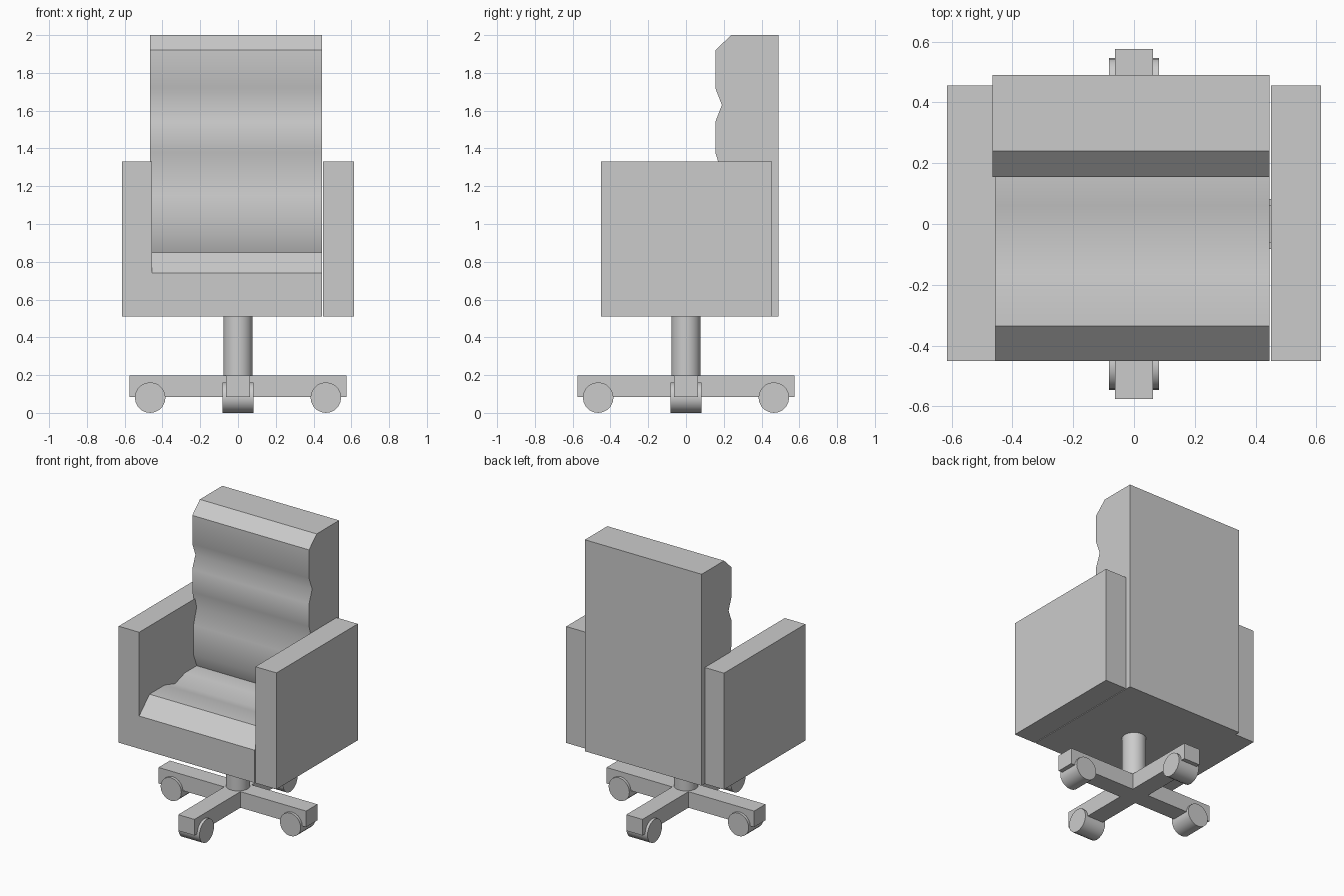
import bpy, bmesh
from math import pi, radians
from mathutils import Matrix

if "Cube" in bpy.data.objects:
    bpy.data.objects.remove(bpy.data.objects["Cube"])


def finish(name, bm):
    bmesh.ops.recalc_face_normals(bm, faces=bm.faces)
    mesh = bpy.data.meshes.new(name)
    bm.to_mesh(mesh)
    bm.free()
    obj = bpy.data.objects.new(name, mesh)
    bpy.context.collection.objects.link(obj)
    return obj


def box(name, x0, x1, y0, y1, z0, z1):
    bm = bmesh.new()
    m = Matrix.Translation(((x0 + x1) / 2, (y0 + y1) / 2, (z0 + z1) / 2))
    m = m @ Matrix.Diagonal((x1 - x0, y1 - y0, z1 - z0, 1))
    bmesh.ops.create_cube(bm, size=1, matrix=m)
    return finish(name, bm)


def cushion(name, profile, x0, x1, smooth):
    """Extrude a (y, z) profile along x; 'smooth' lists the soft segments."""
    bm = bmesh.new()
    a = [bm.verts.new((x0, y, z)) for y, z in profile]
    b = [bm.verts.new((x1, y, z)) for y, z in profile]
    n = len(profile)
    bm.faces.new(a)
    bm.faces.new(b[::-1])
    for i in range(n):
        j = (i + 1) % n
        bm.faces.new((a[i], b[i], b[j], a[j])).smooth = i in smooth
    return finish(name, bm)


def cylinder(name, radius, depth, matrix, sides=16):
    bm = bmesh.new()
    bmesh.ops.create_cone(bm, cap_ends=True, segments=sides, radius1=radius,
                          radius2=radius, depth=depth, matrix=matrix)
    for f in bm.faces:
        f.smooth = len(f.verts) == 4
    return finish(name, bm)


# Armrests
box("left_arm", -0.615, -0.455, -0.45, 0.455, 0.51, 1.33)
box("right_arm", 0.45, 0.615, -0.45, 0.455, 0.51, 1.33)

# Seat with a soft wavy top
cushion("seat", [(0.19, 0.51), (-0.45, 0.51), (-0.45, 0.74), (-0.335, 0.85),
                 (-0.165, 0.85), (-0.05, 0.815), (0.06, 0.85), (0.19, 0.85)],
        -0.455, 0.445, range(3, 7))

# Backrest with a soft wavy front
cushion("backrest", [(0.49, 0.51), (0.49, 2.0), (0.24, 2.0), (0.155, 1.92),
                     (0.155, 1.72), (0.19, 1.63), (0.155, 1.54), (0.155, 1.38),
                     (0.19, 1.265), (0.155, 1.15), (0.155, 0.94), (0.19, 0.85),
                     (0.19, 0.51)],
        -0.465, 0.445, range(3, 11))

# Pedestal
cylinder("pedestal", 0.078, 0.33, Matrix.Translation((0, 0, 0.355)))

# Cross-shaped base, one solid outline
w, r = 0.063, 0.575
bm = bmesh.new()
outline = [(r, -w), (r, w), (w, w), (w, r), (-w, r), (-w, w),
           (-r, w), (-r, -w), (-w, -w), (-w, -r), (w, -r), (w, -w)]
face = bm.faces.new([bm.verts.new((x, y, 0.085)) for x, y in outline])
top = bmesh.ops.extrude_face_region(bm, geom=[face], use_keep_orig=True)["geom"]
bmesh.ops.translate(bm, vec=(0, 0, 0.113),
                    verts=[v for v in top if isinstance(v, bmesh.types.BMVert)])
finish("base_cross", bm)

# Casters at the four ends
for i in range(4):
    m = (Matrix.Rotation(i * pi / 2, 4, 'Z') @ Matrix.Translation((0.465, 0, 0.081))
         @ Matrix.Rotation(radians(90), 4, 'X'))
    cylinder(f"caster_{i + 1}", 0.081, 0.164, m, 20)
